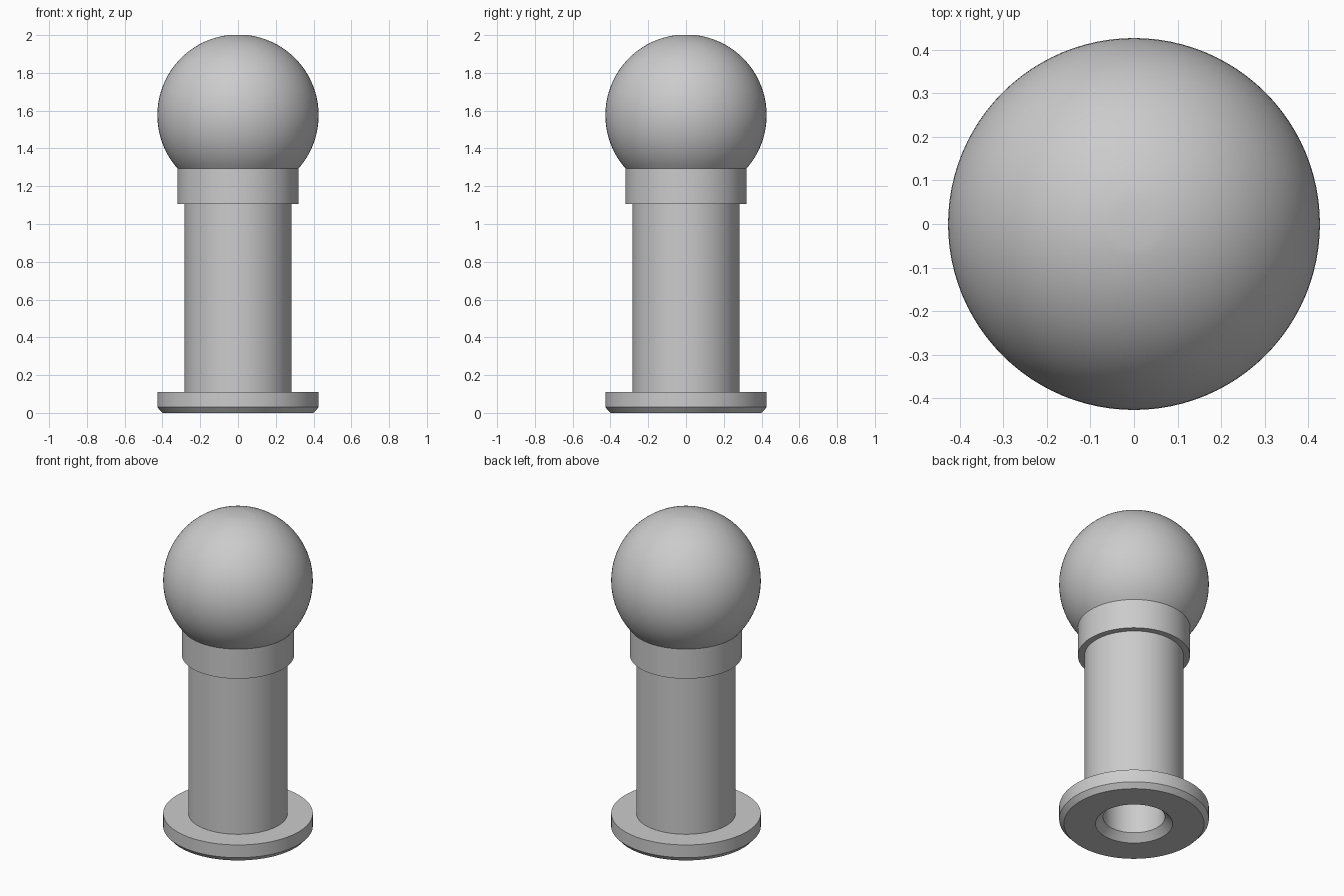
import bpy
import bmesh
import math

cube = bpy.data.objects.get("Cube")
if cube:
    bpy.data.objects.remove(cube)

SIDES = 96

# Plain grey material
grey = bpy.data.materials.new("plain_grey")
grey.use_nodes = True
colour = (0.6, 0.6, 0.6, 1)
grey.diffuse_color = colour
grey.node_tree.nodes["Principled BSDF"].inputs["Base Color"].default_value = colour


def lathe(name, profile):
    """Spin a (radius, height) profile around z."""
    bm = bmesh.new()
    verts = [bm.verts.new((r, 0, z)) for r, z in profile]
    edges = [bm.edges.new(pair) for pair in zip(verts, verts[1:])]
    bmesh.ops.spin(bm, geom=verts + edges, axis=(0, 0, 1), cent=(0, 0, 0),
                   angle=math.tau, steps=SIDES, use_merge=True)
    bmesh.ops.remove_doubles(bm, verts=bm.verts, dist=0.0001)
    bmesh.ops.recalc_face_normals(bm, faces=bm.faces)
    mesh = bpy.data.meshes.new(name)
    bm.to_mesh(mesh)
    bm.free()
    mesh.materials.append(grey)
    obj = bpy.data.objects.new(name, mesh)
    bpy.context.collection.objects.link(obj)
    bpy.ops.object.select_all(action='DESELECT')
    obj.select_set(True)
    bpy.context.view_layer.objects.active = obj
    bpy.ops.object.shade_smooth_by_angle(angle=math.radians(25))
    return obj


# Ball outline: from the collar rim up to a small flat on top
R, CENTRE, RIM, FLAT = 0.427, 1.576, 0.32, 0.055
start = -math.acos(RIM / R)
end = math.acos(FLAT / R)
STEPS = 40
arc = []
for i in range(STEPS + 1):
    a = start + (end - start) * i / STEPS
    arc.append((R * math.cos(a), CENTRE + R * math.sin(a)))

# Bore with chamfered mouth, flange, shaft, collar and ball in one turned body
bore = [(0, 1.2), (0.177, 1.2), (0.177, 0.043), (0.22, 0)]
flange = [(0.4, 0), (0.427, 0.03), (0.427, 0.11)]
shaft = [(0.283, 0.11), (0.283, 1.107)]
collar = [(RIM, 1.107)]
lathe("turned_ball_knob", bore + flange + shaft + collar + arc + [(0, 2.0)])
